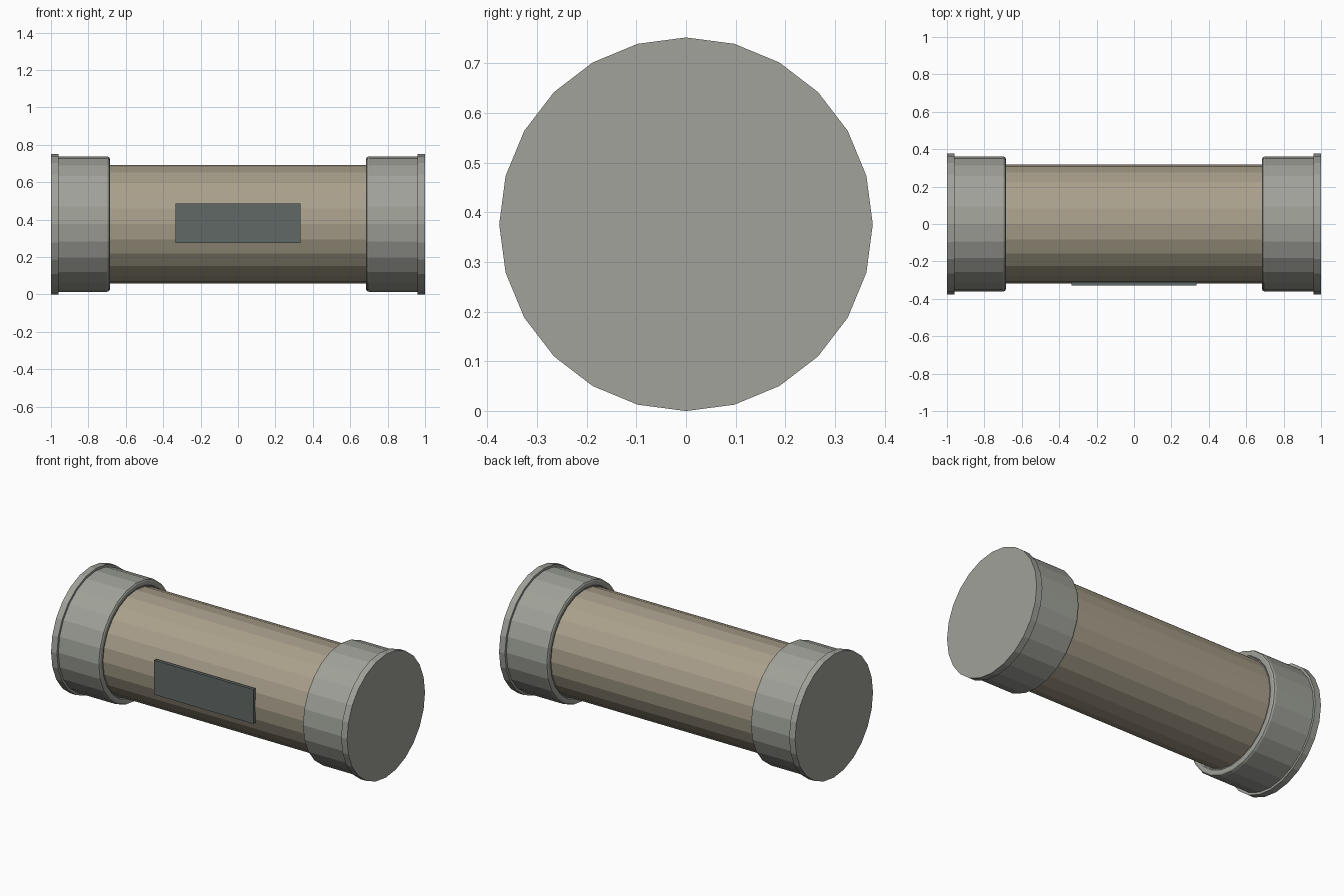
import bpy, math

if "Cube" in bpy.data.objects:
    bpy.data.objects.remove(bpy.data.objects["Cube"])

SIDES, AXIS_Z = 24, 0.376


def material(name, rgb):
    m = bpy.data.materials.new(name)
    m.diffuse_color = (*rgb, 1)
    m.use_nodes = True
    m.node_tree.nodes["Principled BSDF"].inputs["Base Color"].default_value = m.diffuse_color
    return m


def lathe(name, profile, mat):
    """Revolve (x, radius) points around the horizontal axis, ends closed."""
    verts = [(x, r * math.sin(2 * math.pi * i / SIDES),
              AXIS_Z + r * math.cos(2 * math.pi * i / SIDES))
             for x, r in profile for i in range(SIDES)]
    faces = []
    for k in range(len(profile) - 1):
        for i in range(SIDES):
            j = (i + 1) % SIDES
            a, b = k * SIDES, (k + 1) * SIDES
            faces.append((a + i, b + i, b + j, a + j))
    faces.append(tuple(range(SIDES)))
    faces.append(tuple(reversed(range(len(verts) - SIDES, len(verts)))))
    if profile[0][0] < profile[-1][0]:
        faces = [f[::-1] for f in faces]
    mesh = bpy.data.meshes.new(name)
    mesh.from_pydata(verts, [], [f[::-1] for f in faces])
    mesh.materials.append(mat)
    ob = bpy.data.objects.new(name, mesh)
    bpy.context.collection.objects.link(ob)
    return ob


tan = material("tan", (0.40, 0.35, 0.26))
metal = material("metal", (0.35, 0.36, 0.32))
dark = material("dark", (0.12, 0.14, 0.13))

# Main tube
lathe("tube", [(-0.70, 0.317), (0.70, 0.317)], tan)

# End caps with softened inner lip and outer flange
cap = [(0.69, 0.322), (0.685, 0.328), (0.685, 0.35), (0.69, 0.358),
       (0.70, 0.362), (0.96, 0.362), (0.96, 0.376), (1.0, 0.376)]
for side, s in (("right", 1), ("left", -1)):
    lathe(f"{side}_cap", [(s * x, r) for x, r in [(0.69, 0.31)] + cap], metal)

# Front plate
bpy.ops.mesh.primitive_cube_add(size=1, location=(0, -0.32, 0.38))
plate = bpy.context.object
plate.name = "front_plate"
plate.scale = (0.67, 0.02, 0.21)
plate.data.materials.append(dark)
